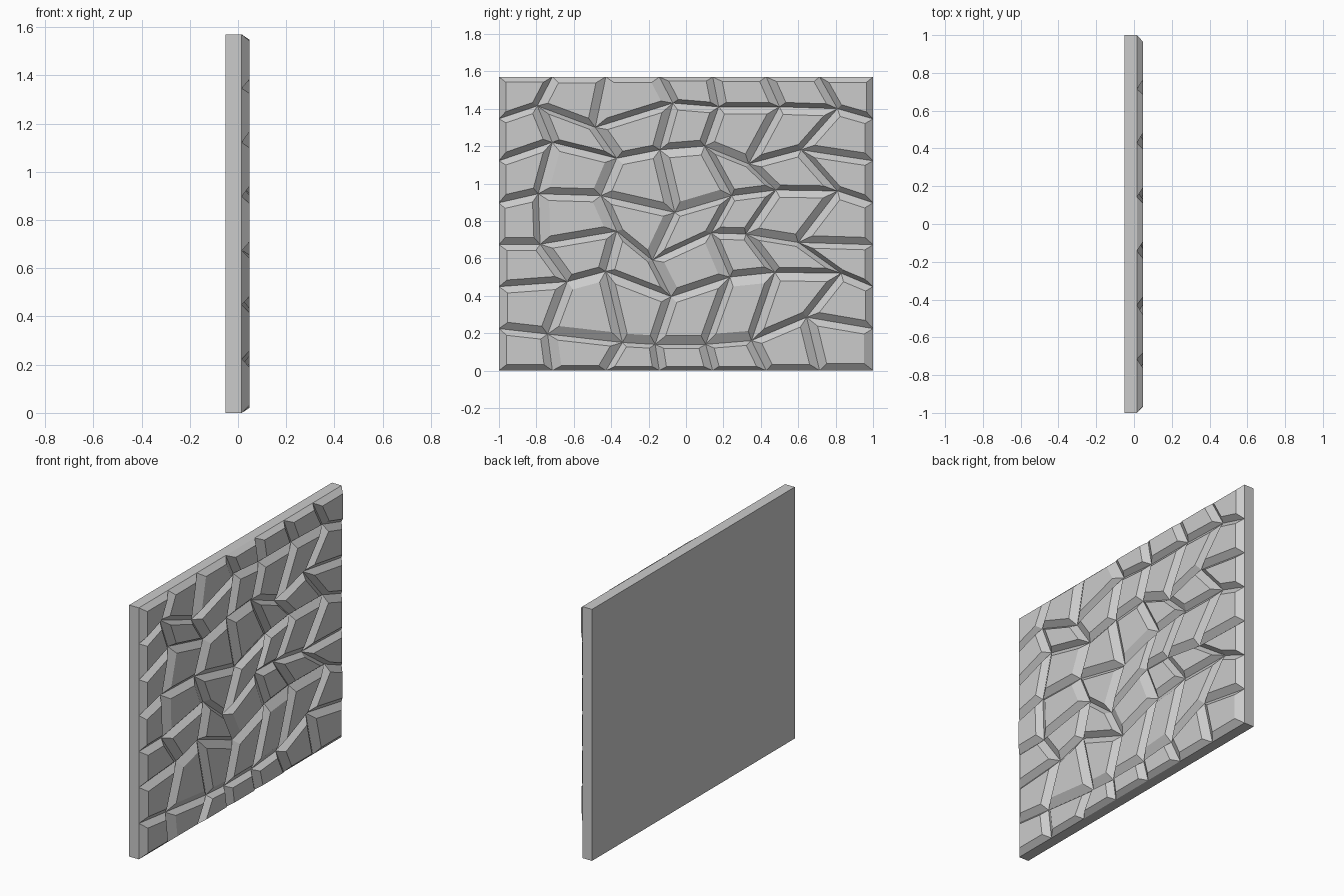
import bpy, bmesh

if "Cube" in bpy.data.objects:
    bpy.data.objects.remove(bpy.data.objects["Cube"])

N = 7                       # blocks per row and per column
H = 1.57                    # panel height
BACK, GROOVE, FRONT = -0.051, 0.0155, 0.0485
BEVEL = 0.3                 # how far each block top shrinks to its centre

# Groove crossings (y, z), six per row, bottom to top
crossings = [
    [(-.74, .195), (-.34, .15), (-.165, .14), (.105, .14), (.35, .16), (.645, .285)],
    [(-.635, .475), (-.43, .53), (-.08, .395), (.235, .50), (.475, .525), (.83, .52)],
    [(-.78, .675), (-.37, .745), (-.18, .59), (.135, .735), (.32, .73), (.60, .685)],
    [(-.79, .945), (-.455, .935), (-.06, .845), (.245, .935), (.48, .965), (.81, .96)],
    [(-.715, 1.22), (-.37, 1.135), (-.14, 1.18), (.10, 1.20), (.335, 1.105), (.615, 1.18)],
    [(-.795, 1.415), (-.485, 1.30), (-.07, 1.43), (.175, 1.41), (.50, 1.41), (.81, 1.40)],
]


def grid_point(row, col):
    """Regular on the border, irregular inside."""
    if 0 < row < N and 0 < col < N:
        return crossings[row - 1][col - 1]
    return -1 + 2 * col / N, H * row / N


bm = bmesh.new()
grid = [[bm.verts.new((GROOVE, *grid_point(r, c))) for c in range(N + 1)]
        for r in range(N + 1)]

# Raised stone blocks with sloping sides
for r in range(N):
    for c in range(N):
        base = [grid[r][c], grid[r][c + 1], grid[r + 1][c + 1], grid[r + 1][c]]
        centre = sum((v.co for v in base), base[0].co * 0) / 4
        top = []
        for v in base:
            p = v.co.lerp(centre, BEVEL)
            p.x = FRONT
            top.append(bm.verts.new(p))
        bm.faces.new(top)
        for i in range(4):
            j = (i + 1) % 4
            bm.faces.new((base[i], base[j], top[j], top[i]))

# Backing slab: flat sides and back
rim = ([grid[0][c] for c in range(N)] + [grid[r][N] for r in range(N)]
       + [grid[N][c] for c in range(N, 0, -1)] + [grid[r][0] for r in range(N, 0, -1)])
back = [bm.verts.new((BACK, v.co.y, v.co.z)) for v in rim]
for i in range(len(rim)):
    j = (i + 1) % len(rim)
    bm.faces.new((rim[j], rim[i], back[i], back[j]))
bm.faces.new(back[::-1])

bmesh.ops.recalc_face_normals(bm, faces=bm.faces)
mesh = bpy.data.meshes.new("stone_wall_panel")
bm.to_mesh(mesh)
bm.free()
panel = bpy.data.objects.new("stone_wall_panel", mesh)
bpy.context.collection.objects.link(panel)
